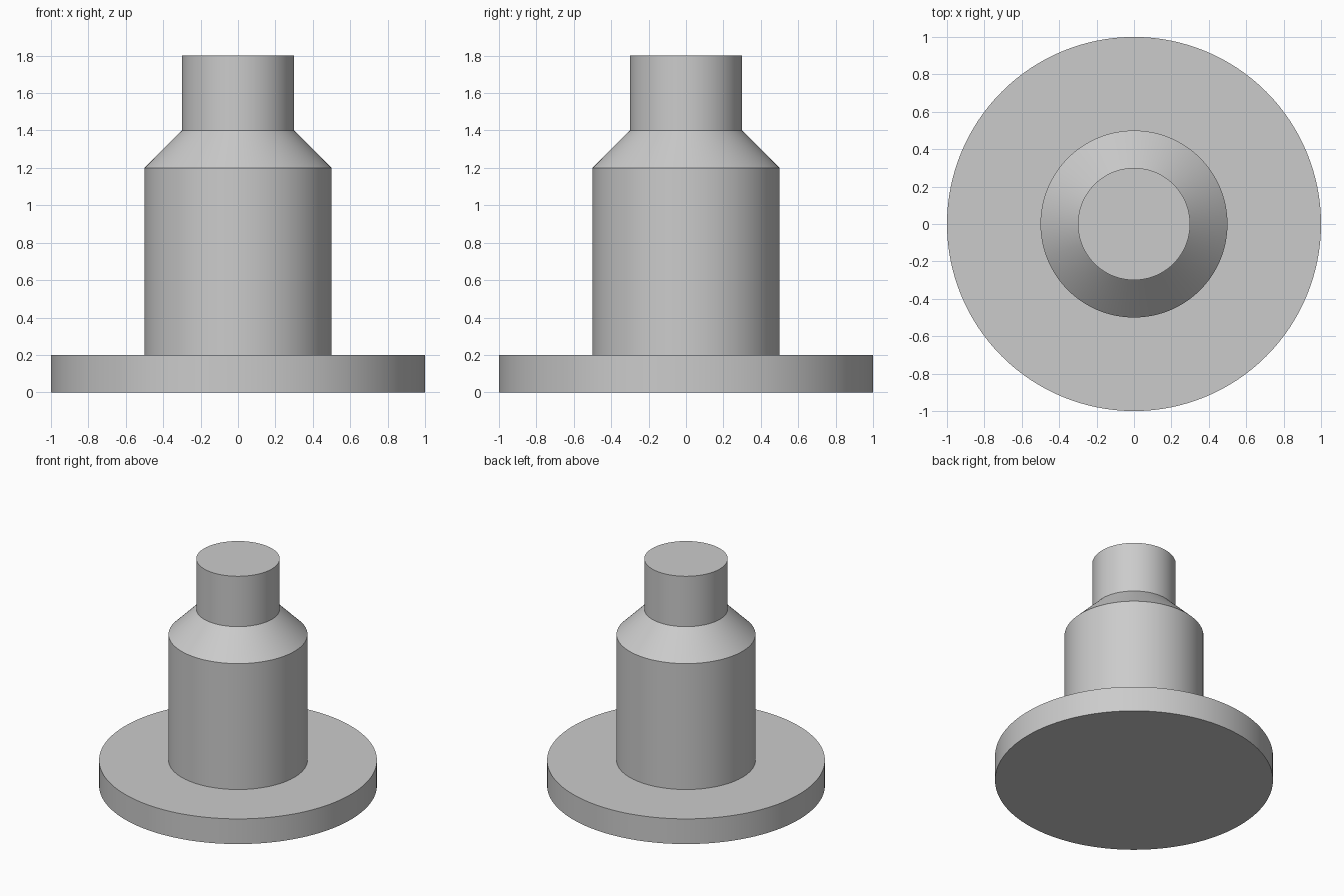
import bpy
import bmesh
import math

cube = bpy.data.objects.get("Cube")
if cube:
    bpy.data.objects.remove(cube, do_unlink=True)

SEGMENTS = 128

# Plain grey material
grey = bpy.data.materials.new("light_grey")
grey.use_nodes = True
colour = (0.6, 0.6, 0.6, 1.0)
grey.diffuse_color = colour
grey.node_tree.nodes["Principled BSDF"].inputs["Base Color"].default_value = colour

# Half profile (radius, height): flange, body, tapered shoulder, neck
profile = [(1.0, 0.0), (1.0, 0.2), (0.5, 0.2), (0.5, 1.2),
           (0.3, 1.4), (0.3, 1.8)]

# Turn the profile into rings, bridge them and cap both ends
bm = bmesh.new()
rings = []
for radius, height in profile:
    ring = []
    for i in range(SEGMENTS):
        angle = math.tau * i / SEGMENTS
        ring.append(bm.verts.new((radius * math.cos(angle),
                                  radius * math.sin(angle), height)))
    rings.append(ring)
for low, high in zip(rings, rings[1:]):
    for i in range(SEGMENTS):
        j = (i + 1) % SEGMENTS
        bm.faces.new((low[i], low[j], high[j], high[i]))
bm.faces.new(list(reversed(rings[0])))
bm.faces.new(rings[-1])

mesh = bpy.data.meshes.new("flanged_stepped_shaft")
bm.to_mesh(mesh)
bm.free()
mesh.materials.append(grey)
shaft = bpy.data.objects.new("flanged_stepped_shaft", mesh)
bpy.context.collection.objects.link(shaft)

# Smooth walls with sharp steps
bpy.ops.object.select_all(action="DESELECT")
shaft.select_set(True)
bpy.context.view_layer.objects.active = shaft
bpy.ops.object.shade_smooth_by_angle(angle=math.radians(30))
